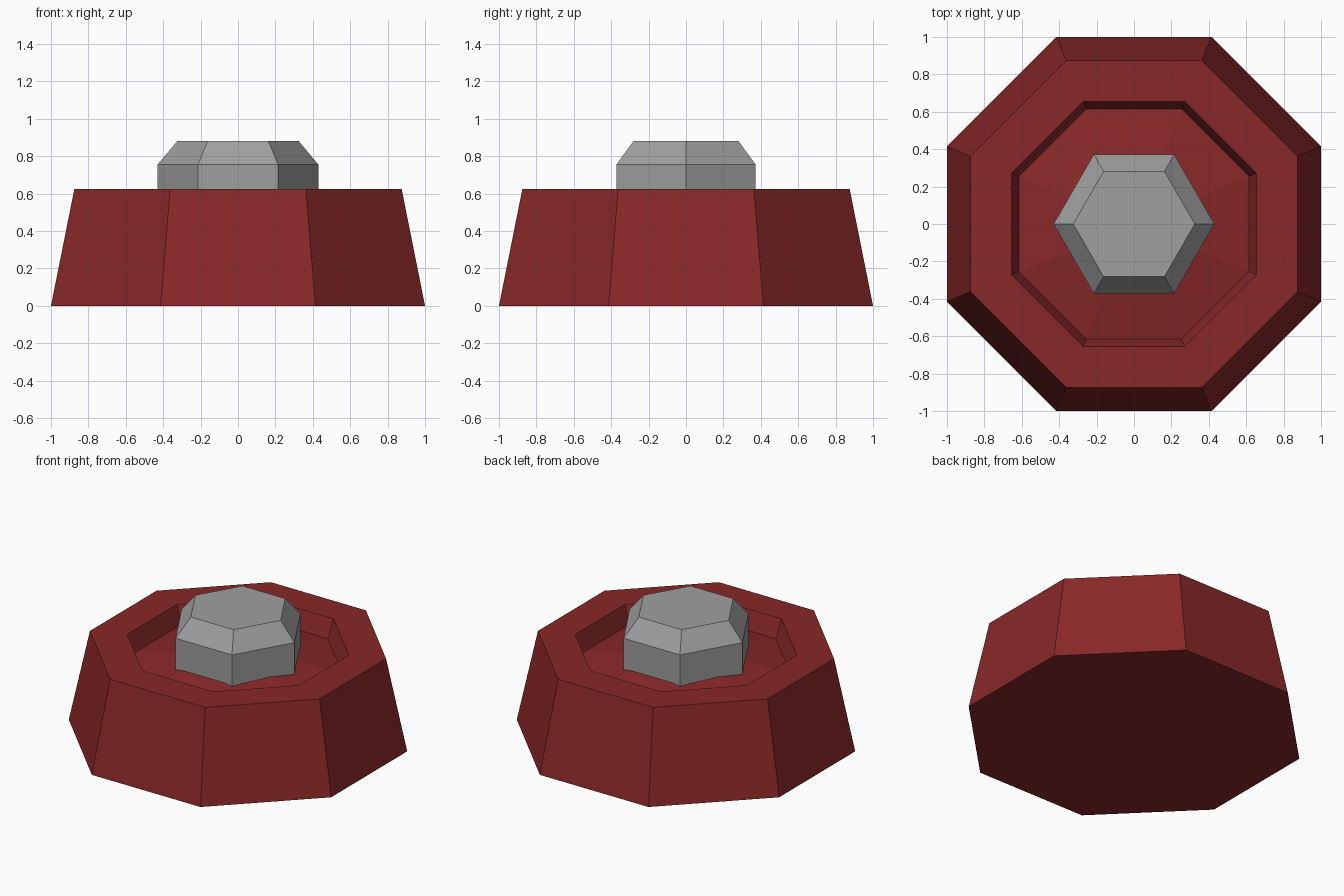
import bpy, bmesh, math

if "Cube" in bpy.data.objects:
    bpy.data.objects.remove(bpy.data.objects["Cube"])


def material(name, rgb):
    m = bpy.data.materials.new(name)
    m.diffuse_color = (*rgb, 1)
    m.use_nodes = True
    m.node_tree.nodes["Principled BSDF"].inputs["Base Color"].default_value = m.diffuse_color
    return m


def lathe(name, sides, turn, profile, mat):
    """Loft regular polygon rings (corner radius, z); radius 0 closes to a point."""
    bm = bmesh.new()
    prev = None
    for r, z in profile:
        if r == 0:
            ring = [bm.verts.new((0, 0, z))]
        else:
            angles = [turn + 2 * math.pi * i / sides for i in range(sides)]
            ring = [bm.verts.new((r * math.cos(a), r * math.sin(a), z)) for a in angles]
        if prev is None:
            bm.faces.new(ring[::-1])
        else:
            for i in range(sides):
                j = (i + 1) % sides
                if r == 0:
                    bm.faces.new((prev[i], prev[j], ring[0]))
                else:
                    bm.faces.new((prev[i], prev[j], ring[j], ring[i]))
        prev = ring
    if len(prev) > 1:
        bm.faces.new(prev)
    me = bpy.data.meshes.new(name)
    bm.to_mesh(me)
    bm.free()
    me.materials.append(mat)
    ob = bpy.data.objects.new(name, me)
    bpy.context.collection.objects.link(ob)
    return ob


red = material("dark red", (0.25, 0.021, 0.021))
grey = material("steel grey", (0.35, 0.35, 0.35))

# octagonal base: sloped sides, rim, recess with a shallow raised floor
k = 1 / math.cos(math.pi / 8)  # flat distance to corner radius
lathe("base", 8, math.pi / 8,
      [(1.0 * k, 0), (0.875 * k, 0.625), (0.655 * k, 0.625), (0.615 * k, 0.5), (0, 0.62)], red)

# hexagonal bolt head with a bevelled top
lathe("bolt_head", 6, 0, [(0.43, 0.5), (0.43, 0.755), (0.325, 0.88)], grey)
